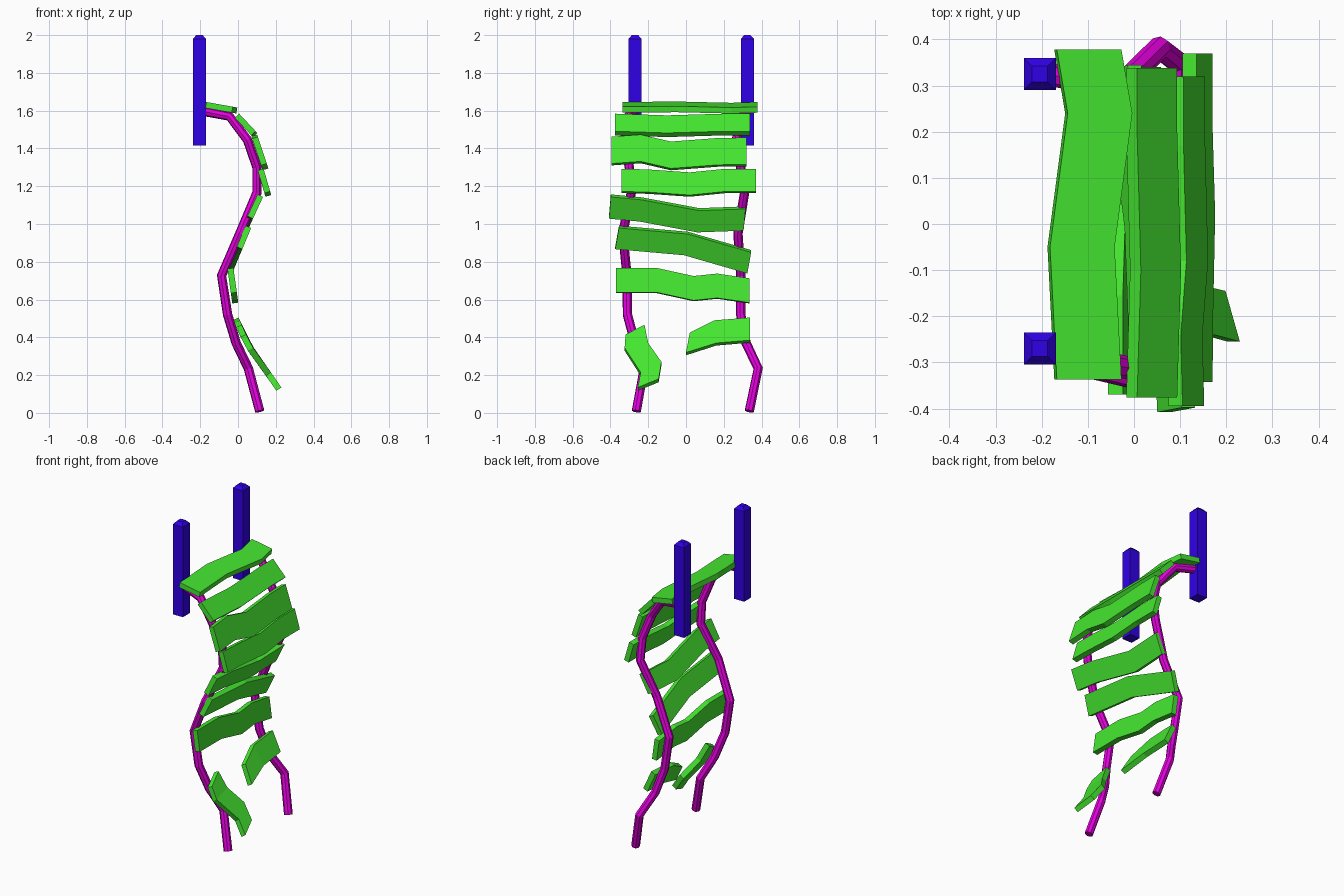
import bpy, bmesh
from mathutils import Vector

if "Cube" in bpy.data.objects:
    bpy.data.objects.remove(bpy.data.objects["Cube"])


def material(name, rgb):
    m = bpy.data.materials.new(name)
    m.diffuse_color = (*rgb, 1)
    m.use_nodes = True
    m.node_tree.nodes["Principled BSDF"].inputs["Base Color"].default_value = m.diffuse_color
    return m


BLUE = material("post_blue", (0.03, 0.0, 0.8))
PINK = material("rope_magenta", (0.8, 0.0, 0.75))
GREEN = material("plank_green", (0.06, 0.8, 0.03))


def mesh_object(name, bm, mat):
    bmesh.ops.recalc_face_normals(bm, faces=bm.faces)
    me = bpy.data.meshes.new(name)
    bm.to_mesh(me)
    bm.free()
    me.materials.append(mat)
    ob = bpy.data.objects.new(name, me)
    bpy.context.collection.objects.link(ob)
    return ob


# Square post with a chamfered top
def post(name, x, y, half=0.035):
    bm = bmesh.new()
    rings = []
    for z, h in ((1.415, half), (1.98, half), (2.0, half - 0.018)):
        rings.append([bm.verts.new((x + sx * h, y + sy * h, z))
                      for sx, sy in ((-1, -1), (1, -1), (1, 1), (-1, 1))])
    for a, b in zip(rings, rings[1:]):
        for i in range(4):
            j = (i + 1) % 4
            bm.faces.new((a[i], a[j], b[j], b[i]))
    bm.faces.new(rings[0])
    bm.faces.new(rings[-1])
    mesh_object(name, bm, BLUE)


# Low-poly rope swept along a path
def rope(name, pts):
    cu = bpy.data.curves.new(name, 'CURVE')
    cu.dimensions = '3D'
    cu.bevel_depth = 0.025
    cu.bevel_resolution = 2
    cu.use_fill_caps = True
    sp = cu.splines.new('POLY')
    sp.points.add(len(pts) - 1)
    for p, co in zip(sp.points, pts):
        p.co = (*co, 1)
    cu.materials.append(PINK)
    ob = bpy.data.objects.new(name, cu)
    bpy.context.collection.objects.link(ob)
    bpy.ops.object.select_all(action='DESELECT')
    ob.select_set(True)
    bpy.context.view_layer.objects.active = ob
    bpy.ops.object.convert(target='MESH')
    bpy.ops.object.shade_flat()


# Bent board through pairs of front edge points, thickened backwards
def board(name, pairs, normals, thick=0.032):
    bm = bmesh.new()
    rings = []
    for (a, b), n in zip(pairs, normals):
        back = n * thick
        rings.append([bm.verts.new(p) for p in (a, b, b - back, a - back)])
    for r, s in zip(rings, rings[1:]):
        for i in range(4):
            j = (i + 1) % 4
            bm.faces.new((r[i], r[j], s[j], s[i]))
    bm.faces.new(rings[0])
    bm.faces.new(rings[-1])
    mesh_object(name, bm, GREEN)


# Plank from its end profile (top, bottom in x,z) and (y, shift) stations
def plank(name, top, bottom, stations, skew=0.0, thick=0.032):
    t, b = Vector((top[0], 0, top[1])), Vector((bottom[0], 0, bottom[1]))
    up = (t - b).normalized()
    n = Vector((up.z, 0, -up.x))
    pairs = []
    for y, d in stations:
        o = up * d + n * thick / 2
        pairs.append((t + o + Vector((0, y + skew, 0)),
                      b + o + Vector((0, y - skew, 0))))
    board(name, pairs, [n] * len(pairs), thick)


# Posts
post("left_post", -0.204, -0.27)
post("right_post", -0.204, 0.325)

# Ropes share one side profile and differ in sideways sway
profile = [(-0.19, 1.598), (-0.045, 1.57), (0.05, 1.445), (0.1, 1.3), (0.1, 1.165),
           (0.01, 0.95), (-0.087, 0.727), (-0.055, 0.52), (-0.01, 0.37),
           (0.055, 0.235), (0.115, 0.009)]
sway_a = [-0.27, -0.305, -0.325, -0.30, -0.29, -0.335, -0.312, -0.31, -0.27, -0.222, -0.263]
sway_b = [0.325, 0.30, 0.265, 0.29, 0.31, 0.275, 0.29, 0.29, 0.318, 0.382, 0.335]
for name, sway in (("left_rope", sway_a), ("right_rope", sway_b)):
    rope(name, [(x, y, z) for (x, z), y in zip(profile, sway)])

# Whole planks, top to bottom
planks = [
    ((-0.17, 1.63), (-0.03, 1.605), [(-.337, 0), (-.05, .015), (.24, -.024), (.378, 0)], 0),
    ((-0.005, 1.573), (0.082, 1.48), [(-.376, 0), (-.1, -.012), (.2, 0), (.338, 0)], 0),
    ((0.09, 1.457), (0.137, 1.315), [(-.395, 0), (-.24, .012), (-.08, -.027), (.17, -.007), (.32, -.005)], 0),
    ((0.12, 1.288), (0.155, 1.168), [(-.342, 0), (-.2, -.004), (.02, -.02), (.21, 0), (.37, 0)], 0),
    ((0.118, 1.15), (0.065, 1.035), [(-.403, 0), (-.24, -.017), (.065, -.08), (.31, -.07)], .005),
    ((0.055, 0.985), (0.008, 0.873), [(-.365, 0), (0, -.035), (.335, -.14)], .01),
    ((-0.04, 0.765), (-0.022, 0.636), [(-.37, 0), (-.155, 0), (.04, -.043), (.165, -.03), (.335, -.055)], 0),
]
for i, (t, b, st, skew) in enumerate(planks, 1):
    plank(f"plank_{i}", t, b, st, skew)


# Front surface of the sagging broken plank: x from height
def slope_x(z):
    pts = [(0.52, -0.003), (0.43, 0.035), (0.335, 0.085), (0.235, 0.16), (0.12, 0.24)]
    for (z0, x0), (z1, x1) in zip(pts, pts[1:]):
        if z >= z1:
            return x0 + (x1 - x0) * (z0 - z) / (z0 - z1)
    return pts[-1][1]


# Broken halves of the lowest plank, as (y, z) edge pairs
halves = {
    "broken_plank_left": [((-.22, .467), (-.32, .415)), ((-.2, .37), (-.325, .345)),
                          ((-.13, .27), (-.24, .215)), ((-.145, .18), (-.255, .135))],
    "broken_plank_right": [((.34, .505), (.34, .385)), ((.15, .49), (.16, .37)),
                           ((.02, .425), (0, .32))],
}
for name, edges in halves.items():
    pairs, normals = [], []
    for a, b in edges:
        pairs.append(tuple(Vector((slope_x(z), y, z)) for y, z in (a, b)))
        zm = (a[1] + b[1]) / 2
        dx = (slope_x(zm - 0.04) - slope_x(zm + 0.04)) / 0.08
        normals.append(Vector((1, 0, dx)).normalized())
    board(name, pairs, normals)
